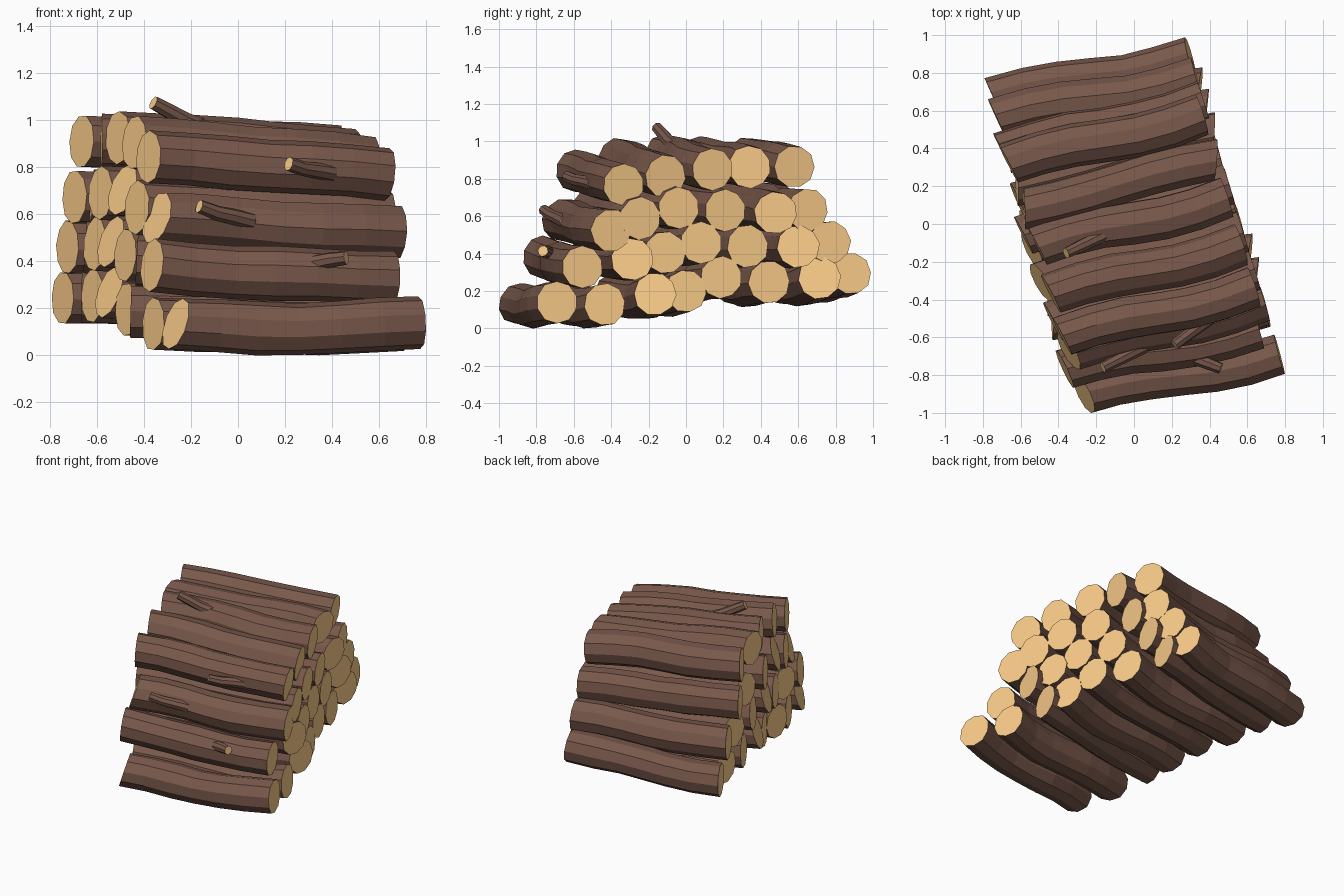
import bpy, bmesh, math, random
from mathutils import Vector, Matrix

if "Cube" in bpy.data.objects:
    bpy.data.objects.remove(bpy.data.objects["Cube"])

random.seed(7)


def material(name, color):
    m = bpy.data.materials.new(name)
    m.diffuse_color = color
    m.use_nodes = True
    m.node_tree.nodes["Principled BSDF"].inputs["Base Color"].default_value = m.diffuse_color
    return m


bark = material("bark", (0.19, 0.098, 0.07, 1))
wood = material("cut_wood", (0.97, 0.61, 0.255, 1))


def make_log(name, a, b, radius, sides, steps, sag=0.0, bend=0.0, wobble=0.0,
             taper=1.0, yaw=(0, 0), pitch=0):
    """Faceted S-bent trunk from a to b; yaw and pitch turn the cut ends (degrees)."""
    a, b = Vector(a), Vector(b)
    axis = b - a
    phase = random.uniform(0, 6.28)
    twist = random.uniform(0, 6.28)
    flute = [random.uniform(0.98, 1.03) for _ in range(sides)]

    # Bent centre line that keeps its ends in place
    path = []
    for i in range(steps + 1):
        t = i / steps
        env = math.sin(math.pi * t)
        p = a + axis * t
        p.y += bend * (math.sin(math.tau * t) - 0.4 * env)
        p.z += wobble * env * math.sin(6 * t + phase) - sag * env
        path.append(p)

    bm = bmesh.new()
    rings = []
    for i, p in enumerate(path):
        tan = (path[min(i + 1, steps)] - path[max(i - 1, 0)]).normalized()
        turn = yaw[0] if i == 0 else yaw[1] if i == steps else 0
        tan = Matrix.Rotation(math.radians(turn), 3, 'Z') @ tan
        if i == 0:
            tan = Matrix.Rotation(math.radians(pitch), 3, 'Y') @ tan
        side = tan.cross(Vector((0, 0, 1))).normalized()
        up = side.cross(tan)
        r = radius * (1 + (taper - 1) * i / steps)
        if 0 < i < steps:
            r *= random.uniform(0.97, 1.04)
        ring = []
        for k in range(sides):
            ang = twist + math.tau * k / sides
            ring.append(bm.verts.new(p + (side * math.cos(ang) + up * math.sin(ang)) * r * flute[k]))
        rings.append(ring)
    for r0, r1 in zip(rings, rings[1:]):
        for k in range(sides):
            n = (k + 1) % sides
            bm.faces.new((r0[k], r0[n], r1[n], r1[k]))
    for ring in (rings[0], rings[-1]):
        bm.faces.new(ring).material_index = 1
    bmesh.ops.recalc_face_normals(bm, faces=bm.faces)

    mesh = bpy.data.meshes.new(name)
    bm.to_mesh(mesh)
    bm.free()
    mesh.materials.append(bark)
    mesh.materials.append(wood)
    obj = bpy.data.objects.new(name, mesh)
    bpy.context.collection.objects.link(obj)
    return obj


# Stacked rows: y shift along the log, sag, then per log (right y, right z, left x, left z)
rows = [
    (0.21, 0.018, [(-.69, .155, -.265, .15), (-.435, .145, -.36, .15), (-.165, .20, -.455, .20),
                   (0, .215, -.475, .21), (.19, .29, -.55, .285), (.445, .265, -.62, .27),
                   (.715, .285, -.665, .265), (.88, .31, -.745, .26)]),
    (0.215, 0.012, [(-.555, .345, -.365, .40), (-.285, .385, -.43, .42), (-.11, .42, -.48, .44),
                    (.08, .475, -.54, .50), (.33, .455, -.61, .49), (.60, .455, -.65, .48),
                    (.77, .475, -.725, .475)]),
    (0.27, 0.003, [(-.40, .54, -.345, .60), (-.245, .605, -.43, .645), (-.04, .66, -.49, .72),
                   (.21, .645, -.585, .705), (.48, .635, -.62, .695), (.65, .65, -.695, .69)]),
    (0.26, -0.006, [(-.335, .785, -.38, .86), (-.11, .83, -.44, .92), (.14, .865, -.51, .94),
                    (.34, .88, -.58, .93), (.58, .88, -.665, .925)]),
]
# Logs bent the other way, and logs with a slanted left cut, as (row, place)
turned = {(0, 2), (0, 6), (1, 1), (1, 5), (2, 4), (3, 3)}
slanted = {(0, 0), (0, 4), (1, 3), (2, 0), (2, 2)}
objects = []
for r, (shift, sag, logs) in enumerate(rows):
    for c, (ry, rz, lx, lz) in enumerate(logs):
        rx = 0.77 - 0.3 * (ry + 0.69) - (0.03 if r == 3 else 0)
        if r == 1 and c == 0:
            rx = 0.66
        flip = (r, c) in turned
        objects.append(make_log(f"log_row{r + 1}_{c + 1}", (lx, ry - shift, lz), (rx, ry, rz),
                                0.114, 10, 6, sag, -0.01 if flip else 0.02, 0.008, 1.0,
                                (-10, -15) if flip else (9, -3),
                                16 if (r, c) in slanted else 0))

# Broken branch stubs on the front and top logs: base, tip
stubs = [
    ((-.16, -.06, .99), (-.36, -.155, 1.09)),
    ((.40, -.50, .79), (.215, -.64, .83)),
    ((.06, -.645, .585), (-.165, -.76, .65)),
    ((.25, -.685, .405), (.46, -.765, .43)),
]
for i, (base, tip) in enumerate(stubs):
    objects.append(make_log(f"branch_stub_{i + 1}", base, tip, 0.036, 8, 3, 0.004, 0, 0.004, 0.82))

# Rest the pile on the ground
low = min(v.co.z for o in objects for v in o.data.vertices)
for o in objects:
    for v in o.data.vertices:
        v.co.z -= low
